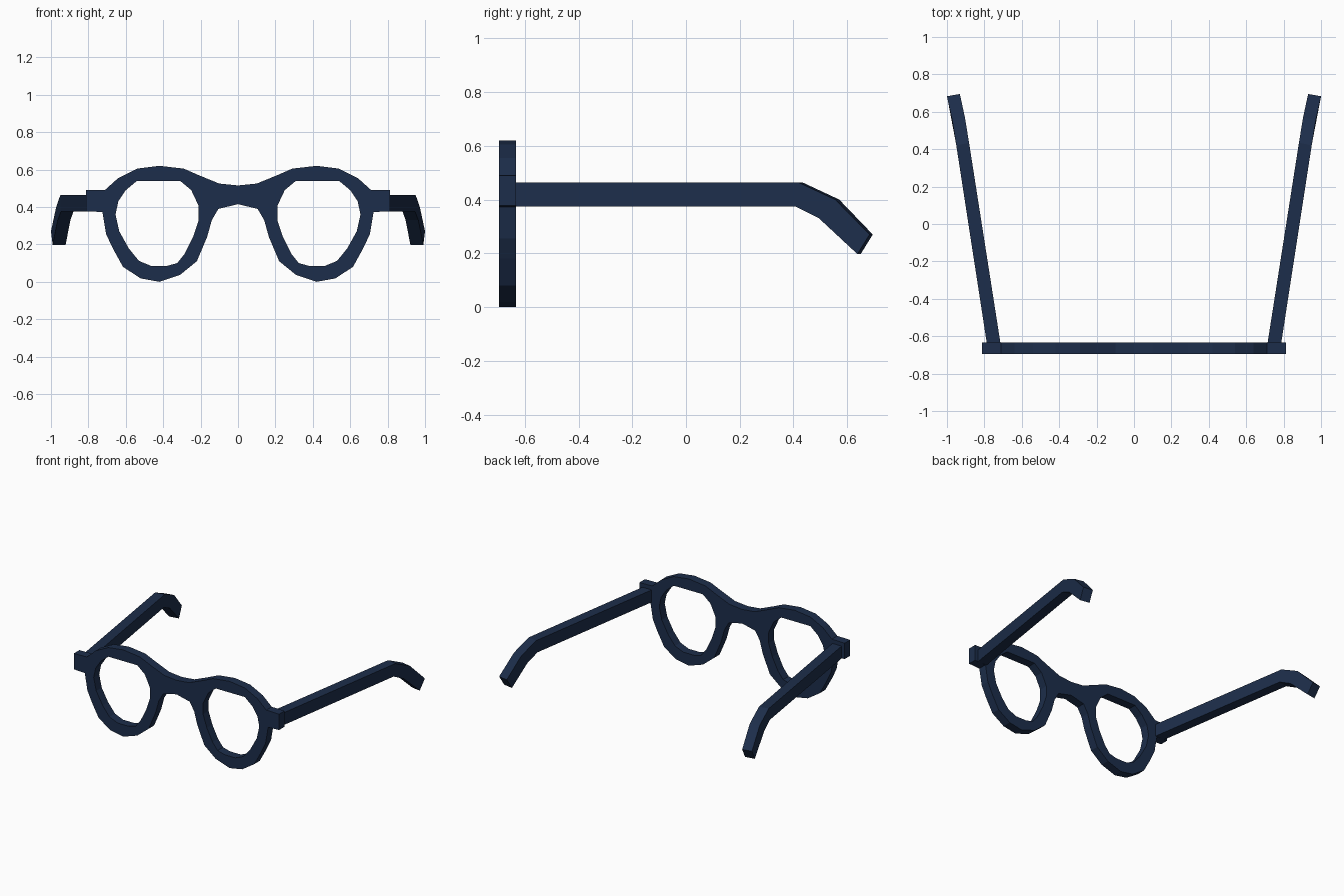
import bpy
from math import pi

if "Cube" in bpy.data.objects:
    bpy.data.objects.remove(bpy.data.objects["Cube"])

mat = bpy.data.materials.new("navy_plastic")
mat.diffuse_color = (0.012, 0.027, 0.07, 1)
mat.use_nodes = True
mat.node_tree.nodes["Principled BSDF"].inputs["Base Color"].default_value = mat.diffuse_color

# Front frame: half outline from bridge top, round the rim, to bridge underside
half = [(0, .515), (.10, .525), (.21, .57), (.29, .605), (.42, .62), (.54, .605),
        (.64, .555), (.71, .492), (.812, .49), (.812, .377), (.725, .373), (.705, .255),
        (.67, .18), (.615, .08), (.52, .018), (.42, 0), (.31, .037), (.22, .11),
        (.165, .24), (.14, .33), (.105, .39), (0, .415)]
lens = [(.54, .54), (.31, .54), (.25, .49), (.21, .405), (.21, .33), (.24, .24),
        (.285, .15), (.325, .10), (.38, .085), (.465, .085), (.53, .112), (.585, .18),
        (.635, .27), (.655, .36), (.64, .43), (.60, .49)]


def mirrored(pts):
    return [(-x, z) for x, z in reversed(pts)]


curve = bpy.data.curves.new("front_frame", 'CURVE')
curve.dimensions = '2D'
curve.fill_mode = 'BOTH'
curve.extrude = 0.031
for pts in (half + mirrored(half)[1:-1], lens, mirrored(lens)):
    s = curve.splines.new('POLY')
    s.points.add(len(pts) - 1)
    for p, (x, z) in zip(s.points, pts):
        p.co = (x, z, 0, 1)
    s.use_cyclic_u = True
    s.use_smooth = False
frame = bpy.data.objects.new("front_frame", curve)
bpy.context.collection.objects.link(frame)
frame.rotation_euler.x = pi / 2
frame.location.y = -0.664
bpy.context.view_layer.objects.active = frame
frame.select_set(True)
bpy.ops.object.convert(target='MESH')
frame = bpy.context.object
frame.data.materials.clear()
frame.data.materials.append(mat)

# Temple arms: four-sided sections swept back to the ear hook
sections = [
    [(.785, -.65, .463), (.712, -.65, .463), (.712, -.65, .375), (.785, -.65, .375)],
    [(.95, .42, .463), (.882, .435, .463), (.88, .42, .375), (.947, .405, .375)],
    [(.972, .555, .40), (.904, .57, .40), (.896, .51, .33), (.964, .495, .33)],
    [(1, .683, .27), (.931, .695, .27), (.922, .65, .197), (.991, .638, .197)]]
for side, name in ((1, "right_temple"), (-1, "left_temple")):
    verts = [(side * x, y, z) for sec in sections for x, y, z in sec]
    faces = [(0, 1, 2, 3), (15, 14, 13, 12)]
    for i in range(0, 12, 4):
        for j in range(4):
            k = (j + 1) % 4
            faces.append((i + k, i + j, i + j + 4, i + k + 4))
    # keep normals outward on both sides
    if side > 0:
        faces = [f[::-1] for f in faces]
    me = bpy.data.meshes.new(name)
    me.from_pydata(verts, [], faces)
    me.materials.append(mat)
    bpy.context.collection.objects.link(bpy.data.objects.new(name, me))
